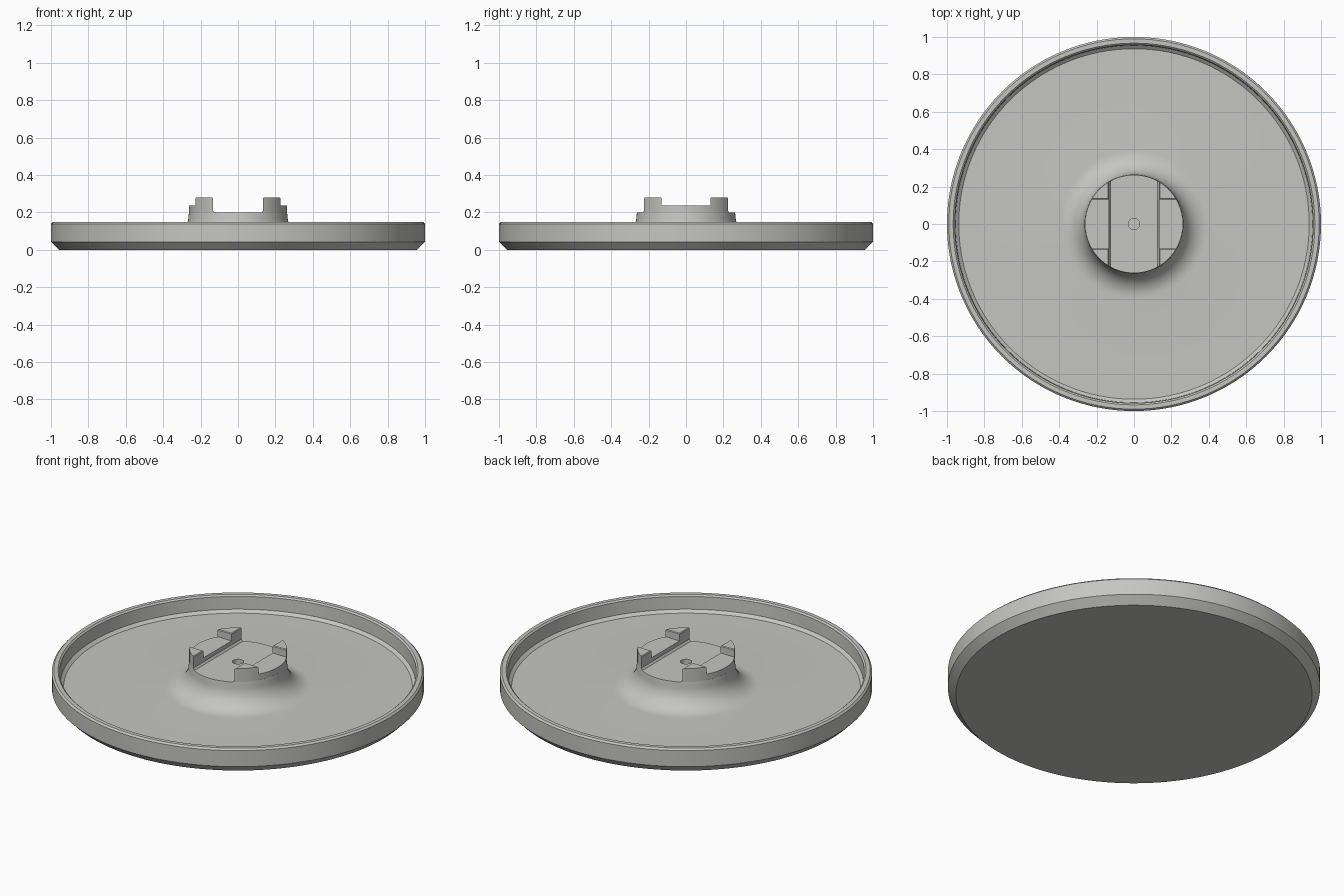
import bpy, bmesh, math
from mathutils import Vector

if "Cube" in bpy.data.objects:
    bpy.data.objects.remove(bpy.data.objects["Cube"])

grey = bpy.data.materials.new("warm light grey")
grey.diffuse_color = (0.56, 0.56, 0.53, 1)
grey.use_nodes = True
grey.node_tree.nodes["Principled BSDF"].inputs["Base Color"].default_value = grey.diffuse_color

HUB_R = 0.262     # hub radius
HUB_Z = 0.20      # hub top height
FLOOR = 0.05      # tray floor height


def finish(bm, name):
    bmesh.ops.recalc_face_normals(bm, faces=bm.faces[:])
    mesh = bpy.data.meshes.new(name)
    bm.to_mesh(mesh)
    bm.free()
    mesh.materials.append(grey)
    obj = bpy.data.objects.new(name, mesh)
    bpy.context.collection.objects.link(obj)
    bpy.ops.object.select_all(action='DESELECT')
    obj.select_set(True)
    bpy.context.view_layer.objects.active = obj
    bpy.ops.object.shade_smooth_by_angle(angle=math.radians(25))
    return obj


def lathe(name, profile, steps=128):
    bm = bmesh.new()
    verts = [bm.verts.new((r, 0, z)) for r, z in profile]
    edges = [bm.edges.new(pair) for pair in zip(verts, verts[1:])]
    bmesh.ops.spin(bm, geom=verts + edges, cent=(0, 0, 0), axis=(0, 0, 1),
                   angle=math.tau, steps=steps, use_merge=True)
    bmesh.ops.remove_doubles(bm, verts=bm.verts[:], dist=0.0002)
    return finish(bm, name)


# Tray: chamfered base, raised rim, floor, flared hub and centre hole
fillet = 0.13
flare = []
for i in range(13):
    a = math.radians(270 - 90 * i / 12)
    flare.append((HUB_R + 0.003 + fillet * (1 + math.cos(a)),
                  FLOOR + fillet * (1 + math.sin(a))))
profile = [(0, 0), (0.957, 0), (1, 0.043), (1, 0.138), (0.99, 0.148),
           (0.967, 0.148), (0.958, 0.14), (0.955, 0.065), (0.937, FLOOR)]
profile += flare + [(HUB_R, HUB_Z), (0.03, HUB_Z), (0.03, 0.1), (0, 0.1)]
lathe("tray", profile)


# Lugs: circle segments either side of the slot, with taller corner posts
def lug(name, side, chord=0.135, post=0.132, foot=0.01):
    bm = bmesh.new()
    top_y = math.sqrt(HUB_R ** 2 - chord ** 2)
    cuts = [-top_y, -post, post, top_y]
    faces = []
    for y0, y1 in zip(cuts, cuts[1:]):
        a0, a1 = math.asin(y0 / HUB_R), math.asin(y1 / HUB_R)
        pts = []
        for i in range(11):
            a = a0 + (a1 - a0) * i / 10
            pts.append((HUB_R * math.cos(a), HUB_R * math.sin(a)))
        pts += [(chord, y) for y in (y1, y0) if abs(y) < top_y - 1e-6]
        faces.append(bm.faces.new([bm.verts.new((x * side, y, HUB_Z - 0.002))
                                   for x, y in pts]))
    bmesh.ops.remove_doubles(bm, verts=bm.verts[:], dist=0.0005)
    base = list(bm.verts)

    def raise_faces(tops, z):
        out = bmesh.ops.extrude_face_region(bm, geom=tops)["geom"]
        bmesh.ops.delete(bm, geom=tops, context='FACES')
        for v in out:
            if isinstance(v, bmesh.types.BMVert):
                v.co.z = z
        return [f for f in out if isinstance(f, bmesh.types.BMFace)]

    tops = raise_faces(bm.faces[:], HUB_Z + 0.012)
    tops = raise_faces(tops, 0.236)
    posts = [f for f in tops if abs(f.calc_center_median().y) > post]
    raise_faces(posts, 0.28)
    # sloped foot along the slot
    for v in base:
        if abs(v.co.x) < chord + 0.001:
            x = chord - foot
            v.co.x = x * side
            if abs(v.co.y) > post + 0.01:
                v.co.y = math.copysign(math.sqrt(HUB_R ** 2 - x * x), v.co.y)
    # softened upper edges
    soft = [e for e in bm.edges if len(e.link_faces) == 2
            and min(v.co.z for v in e.verts) > 0.27
            and all(math.hypot(v.co.x, v.co.y) < HUB_R - 0.001 or
                    abs(abs(v.co.x) - chord) < 0.001 or
                    abs(abs(v.co.y) - post) < 0.001 for v in e.verts)]
    bmesh.ops.bevel(bm, geom=soft, offset=0.004, segments=1, affect='EDGES')
    finish(bm, name)


lug("right_lug", 1)
lug("left_lug", -1)
